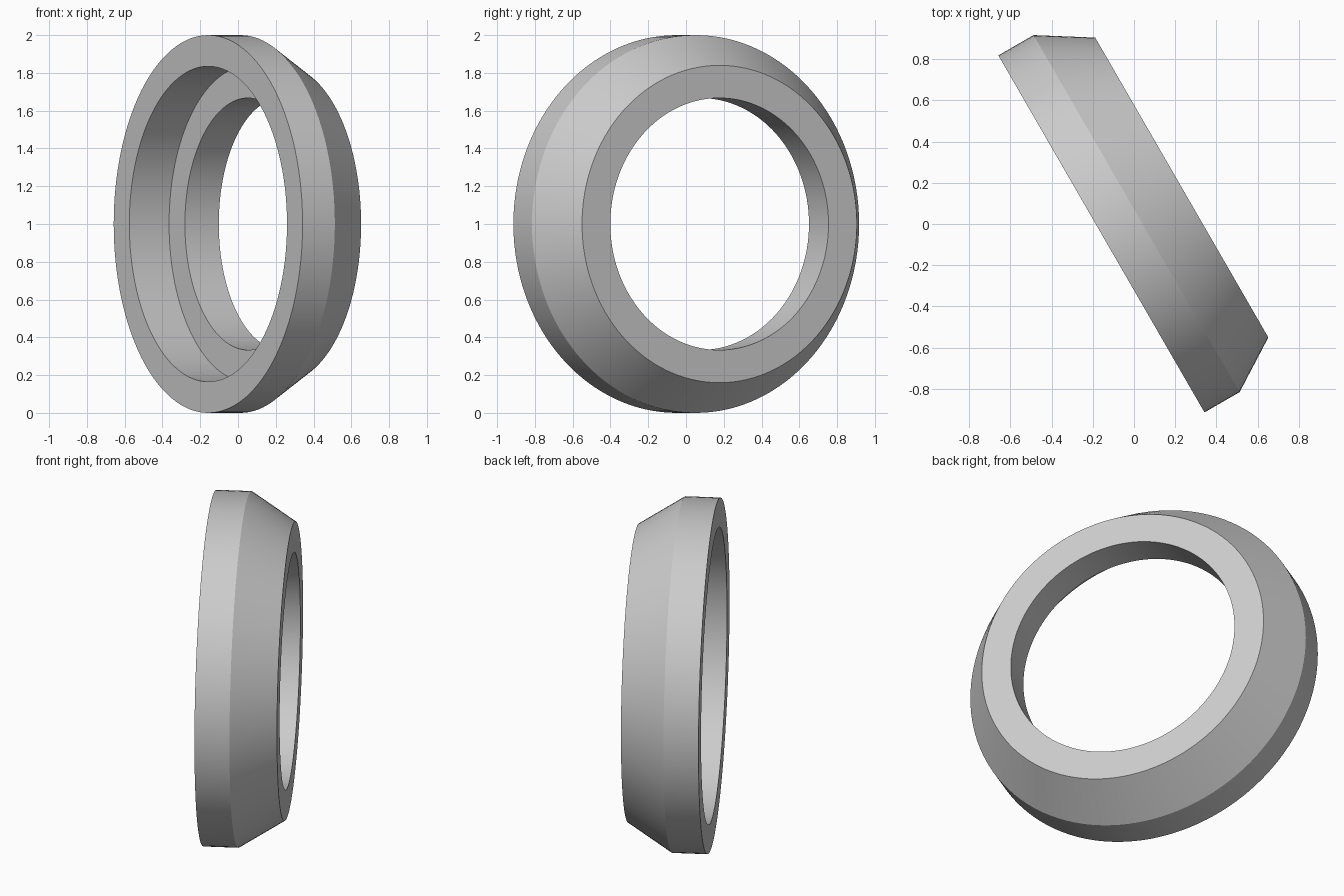
import bpy, bmesh, math
from mathutils import Matrix, Vector

cube = bpy.data.objects.get("Cube")
if cube:
    bpy.data.objects.remove(cube, do_unlink=True)

# Single grey material
grey = bpy.data.materials.new("plain grey")
grey.use_nodes = True
colour = (0.6, 0.6, 0.6, 1)
grey.diffuse_color = colour
grey.node_tree.nodes["Principled BSDF"].inputs["Base Color"].default_value = colour

# Closed ring section as (radius, distance along the axis)
SEGMENTS = 128
section = [
    (0.835, 0),      # counterbore mouth
    (1.0, 0),        # wide front rim
    (1.0, 0.197),    # end of straight wall
    (0.84, 0.45),    # end of bevel
    (0.667, 0.45),   # rear bore mouth
    (0.667, 0.243),  # inner shoulder
    (0.835, 0.243),  # foot of counterbore
]

# Lathe the section around the x axis
bm = bmesh.new()
rings = []
for i in range(SEGMENTS):
    a = 2 * math.pi * i / SEGMENTS
    rings.append([bm.verts.new((d, r * math.cos(a), r * math.sin(a))) for r, d in section])
for i, ring in enumerate(rings):
    after = rings[(i + 1) % SEGMENTS]
    for j in range(len(section)):
        k = (j + 1) % len(section)
        bm.faces.new((ring[j], ring[k], after[k], after[j]))
bmesh.ops.recalc_face_normals(bm, faces=bm.faces)

mesh = bpy.data.meshes.new("bevelled_ring")
bm.to_mesh(mesh)
bm.free()
mesh.materials.append(grey)

# Turn the axis and stand the ring upright on the ground
mesh.transform(Matrix.Translation(Vector((-0.158, -0.048, 1))) @ Matrix.Rotation(math.radians(30), 4, "Z"))
ring_obj = bpy.data.objects.new("bevelled_ring", mesh)
bpy.context.collection.objects.link(ring_obj)

# Smooth round walls, crisp rims
bpy.context.view_layer.objects.active = ring_obj
ring_obj.select_set(True)
bpy.ops.object.shade_smooth_by_angle(angle=math.radians(25))
